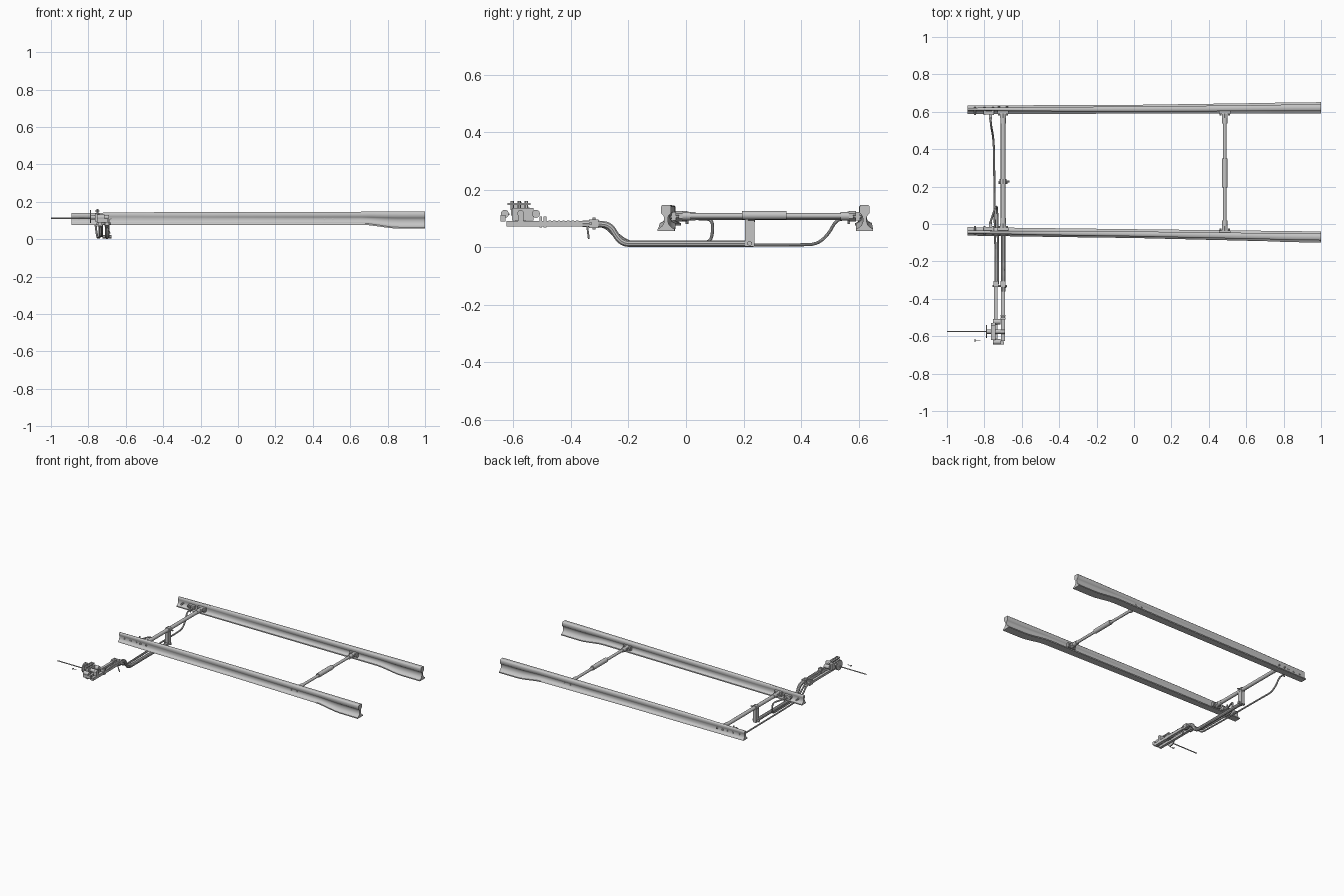
import bpy, bmesh, math
from mathutils import Vector

if "Cube" in bpy.data.objects:
    bpy.data.objects.remove(bpy.data.objects["Cube"])

steel = bpy.data.materials.new("steel grey")
steel.diffuse_color = (0.56, 0.56, 0.56, 1)
steel.use_nodes = True
steel.node_tree.nodes["Principled BSDF"].inputs["Base Color"].default_value = steel.diffuse_color


def add_mesh(name, bm):
    bmesh.ops.recalc_face_normals(bm, faces=bm.faces)
    me = bpy.data.meshes.new(name)
    bm.to_mesh(me)
    bm.free()
    me.materials.append(steel)
    ob = bpy.data.objects.new(name, me)
    bpy.context.collection.objects.link(ob)
    return ob


def box(name, lo, hi):
    bm = bmesh.new()
    bmesh.ops.create_cube(bm, size=1)
    for v in bm.verts:
        v.co = [(lo[i] + hi[i]) / 2 + v.co[i] * (hi[i] - lo[i]) for i in range(3)]
    return add_mesh(name, bm)


def rod(name, a, b, r, n=16):
    a, b = Vector(a), Vector(b)
    bm = bmesh.new()
    bmesh.ops.create_cone(bm, cap_ends=True, segments=n, radius1=r, radius2=r,
                          depth=(b - a).length)
    ob = add_mesh(name, bm)
    ob.rotation_mode = 'QUATERNION'
    ob.rotation_quaternion = (b - a).to_track_quat('Z', 'Y')
    ob.location = (a + b) / 2
    return ob


def bent_rod(name, pts, r):
    cu = bpy.data.curves.new(name, 'CURVE')
    cu.dimensions = '3D'
    cu.bevel_depth, cu.bevel_resolution, cu.use_fill_caps = r, 3, True
    sp = cu.splines.new('NURBS')
    sp.points.add(len(pts) - 1)
    for p, c in zip(sp.points, pts):
        p.co = (*c, 1)
    sp.order_u, sp.use_endpoint_u, sp.resolution_u = 3, True, 6
    cu.materials.append(steel)
    ob = bpy.data.objects.new(name, cu)
    bpy.context.collection.objects.link(ob)
    bpy.ops.object.select_all(action='DESELECT')
    ob.select_set(True)
    bpy.context.view_layer.objects.active = ob
    bpy.ops.object.convert(target='MESH')


# Rail sections: bottom, foot edge, head base, head corner and top heights,
# then foot width and the (inner, outer) offsets of web and head
TIP = (.077, .084, .124, .135, .140, .045, .018, .031, .019, .033)
BLADE = (.077, .085, .122, .142, .146, .047, .017, .034, .012, .038)
HEEL = (.077, .085, .122, .142, .147, .055, .020, .036, .012, .044)
FULL = (.057, .064, .119, .142, .147, .059, .024, .035, .012, .047)


def blend(a, b, t):
    return tuple(p + (q - p) * t for p, q in zip(a, b))


def section(s):
    zb, zf, zh, zc, zt, foot, wi, wo, hi, ho = s

    # Concave flank from foot edge through web to head
    def flank(f, w, h):
        return [(w + (f - w) * (1 - t) ** 5 + (h - w) * t ** 7, zf + (zh - zf) * t)
                for t in (0, .07, .16, .28, .45, .65, .8, .91, 1)]
    return ([(0, zb), (foot, zb)] + flank(foot, wo, ho)
            + [(ho, zc), (ho - .004, zt), (hi + .004, zt), (hi, zc)]
            + flank(0, wi, hi)[::-1])


def rail(name, y0, y1, out):
    stations = [(-.89, TIP), (-.4, blend(TIP, BLADE, .8)), (0, BLADE), (.66, HEEL)]
    for t in (.2, .4, .6, .8, 1):
        stations.append((.66 + .2 * t, blend(HEEL, FULL, t * t * (3 - 2 * t))))
    stations.append((1, FULL))
    bm = bmesh.new()
    rings = []
    for x, s in stations:
        y = y0 + (y1 - y0) * (x + .89) / 1.89
        rings.append([bm.verts.new((x, y + out * v, z)) for v, z in section(s)])
    for a, b in zip(rings, rings[1:]):
        for i in range(len(a)):
            j = (i + 1) % len(a)
            bm.faces.new((a[i], a[j], b[j], b[i]))
    bm.faces.new(rings[0])
    bm.faces.new(rings[-1])
    add_mesh(name, bm)


rail("far_switch_rail", .588, .592, 1)
rail("near_switch_rail", -.017, -.04, -1)

# Rear tie rod with central insulating sleeve and end fittings
X = .485
rod("rear_tie_rod", (X, -.045, .11), (X, .61, .11), .0095)
rod("rear_tie_sleeve", (X, .195, .112), (X, .35, .112), .0155)
# Front tie rod with collar
F = -.70
rod("front_tie_rod", (F, -.03, .108), (F, .605, .108), .0125)
rod("front_tie_collar", (F, .215, .108), (F, .24, .108), .019, 8)
rod("front_tie_collar_bolt", (F - .02, .227, .108), (F + .035, .227, .108), .005, 6)

# Brackets, nuts and web bolts where each tie rod meets a rail
for x in (X, F):
    for tag, yi, s in (("near", -.022 if x < 0 else -.037, 1), ("far", .592, -1)):
        ys = sorted((yi - s * .014, yi + s * .003))
        box(f"{tag}_web_bracket", (x - .03, ys[0], .094), (x + .03, ys[1], .123))
        rod(f"{tag}_tie_nut", (x, yi, .109), (x, yi + s * .025, .109), .018, 6)
        rod(f"{tag}_tie_fork", (x, yi + s * .025, .109), (x, yi + s * .055, .109), .0145, 12)
        for dx in (-.022, .022):
            rod(f"{tag}_web_bolt", (x + dx, yi - s * .038, .107),
                (x + dx, yi + s * .012, .107), .006, 6)

# Detection rod lugs and bolts near the blade tips
for tag, yi, s in (("near", -.018, 1), ("far", .588, -1)):
    ys = sorted((yi - s * .016, yi + s * .002))
    box(f"{tag}_tip_plate", (-.80, ys[0], .094), (-.75, ys[1], .118))
    ys = sorted((yi, yi + s * .03))
    box(f"{tag}_tip_lug", (-.776, ys[0], .095), (-.758, ys[1], .106))
    rod(f"{tag}_lug_pin", (-.767, yi + s * .022, .082), (-.767, yi + s * .022, .125), .005, 8)
    for x in (-.85, -.80, -.755):
        rod(f"{tag}_tip_bolt", (x, yi - s * .037, .107), (x, yi + s * .006, .107), .006, 6)

# Drive rod: low under the near rail, S-bend up to the machine
bent_rod("drive_rod", [(F, .235, .013), (F, .0, .013), (F, -.17, .013), (F, -.215, .013),
                       (F, -.24, .035), (F, -.262, .075), (F, -.30, .083),
                       (F, -.36, .083)], .012)
box("drive_drop_plate", (F - .012, .205, .004), (F + .012, .238, .10))
rod("drive_drop_bolt", (F - .024, .221, .014), (F + .024, .221, .014), .009, 6)

# Detection rods: one to each blade
bent_rod("far_detection_rod", [(-.768, .57, .10), (-.766, .545, .10), (-.763, .52, .092),
                               (-.758, .495, .045), (-.752, .455, .010), (-.748, .39, .009),
                               (-.745, .0, .009), (-.74, -.16, .009), (-.74, -.21, .01),
                               (-.74, -.25, .04), (-.74, -.28, .075), (-.74, -.32, .08)], .0055)
bent_rod("near_detection_rod", [(-.767, .01, .10), (-.755, .05, .10), (-.74, .09, .098),
                                (-.735, .094, .06), (-.733, .085, .018), (-.73, .04, .016),
                                (-.727, -.16, .016), (-.727, -.20, .017),
                                (-.727, -.245, .05), (-.727, -.28, .082),
                                (-.727, -.32, .085)], .0055)

# Flat slide bars toward the machine, with adjusting teeth and clamps
box("drive_slide_bar", (F - .01, -.625, .073), (F + .01, -.32, .092))
box("detection_slide_bar", (-.748, -.625, .073), (-.730, -.31, .089))
for i in range(9):
    y = -.51 + i * .016
    box("adjusting_tooth", (F - .011, y, .088), (F + .011, y + .008, .094))
for x in (F, -.737):
    box("bar_clamp", (x - .013, -.338, .068), (x + .013, -.305, .098))
    rod("clamp_bolt", (x, -.32, .062), (x, -.32, .104), .006, 6)
    rod("clamp_cross_bolt", (x - .02, -.332, .083), (x + .02, -.332, .083), .006, 6)
rod("clamp_hanging_pin", (F, -.345, .085), (F + .015, -.338, .03), .0035, 8)

# Lock mechanism on the slide bars
box("lock_body", (-.765, -.605, .094), (-.74, -.53, .137))
box("lock_end_block", (-.755, -.645, .09), (-.695, -.628, .112))
box("lock_drive_block", (-.715, -.585, .09), (-.69, -.565, .125))
box("lock_top_plate", (-.765, -.62, .147), (-.74, -.54, .155))
rod("lock_back_disc", (-.792, -.575, .122), (-.785, -.575, .122), .034, 24)
rod("lock_shaft", (-.79, -.575, .118), (-.69, -.575, .118), .012)
for y in (-.63, -.522):
    rod("lock_roller", (-.755, y, .117), (-.715, y, .117), .014)
for y in (-.605, -.58, -.555):
    rod("lock_top_bolt", (-.752, y, .13), (-.752, y, .162), .006, 6)
for y in (-.51, -.495):
    box("lock_stop_nut", (F - .013, y, .07), (F + .013, y + .009, .108))

# Long hand-crank pin and small loose key beside it
rod("crank_pin", (-1, -.575, .113), (-.79, -.575, .113), .0035, 10)
rod("key_shaft", (-.85, -.622, .115), (-.822, -.622, .115), .002, 8)
rod("key_head", (-.85, -.63, .115), (-.85, -.614, .115), .003, 8)

# Smooth shading with sharp edges kept
for ob in list(bpy.context.scene.objects):
    bpy.ops.object.select_all(action='DESELECT')
    ob.select_set(True)
    bpy.context.view_layer.objects.active = ob
    limit = 62 if "switch_rail" in ob.name else 35
    bpy.ops.object.shade_smooth_by_angle(angle=math.radians(limit))
